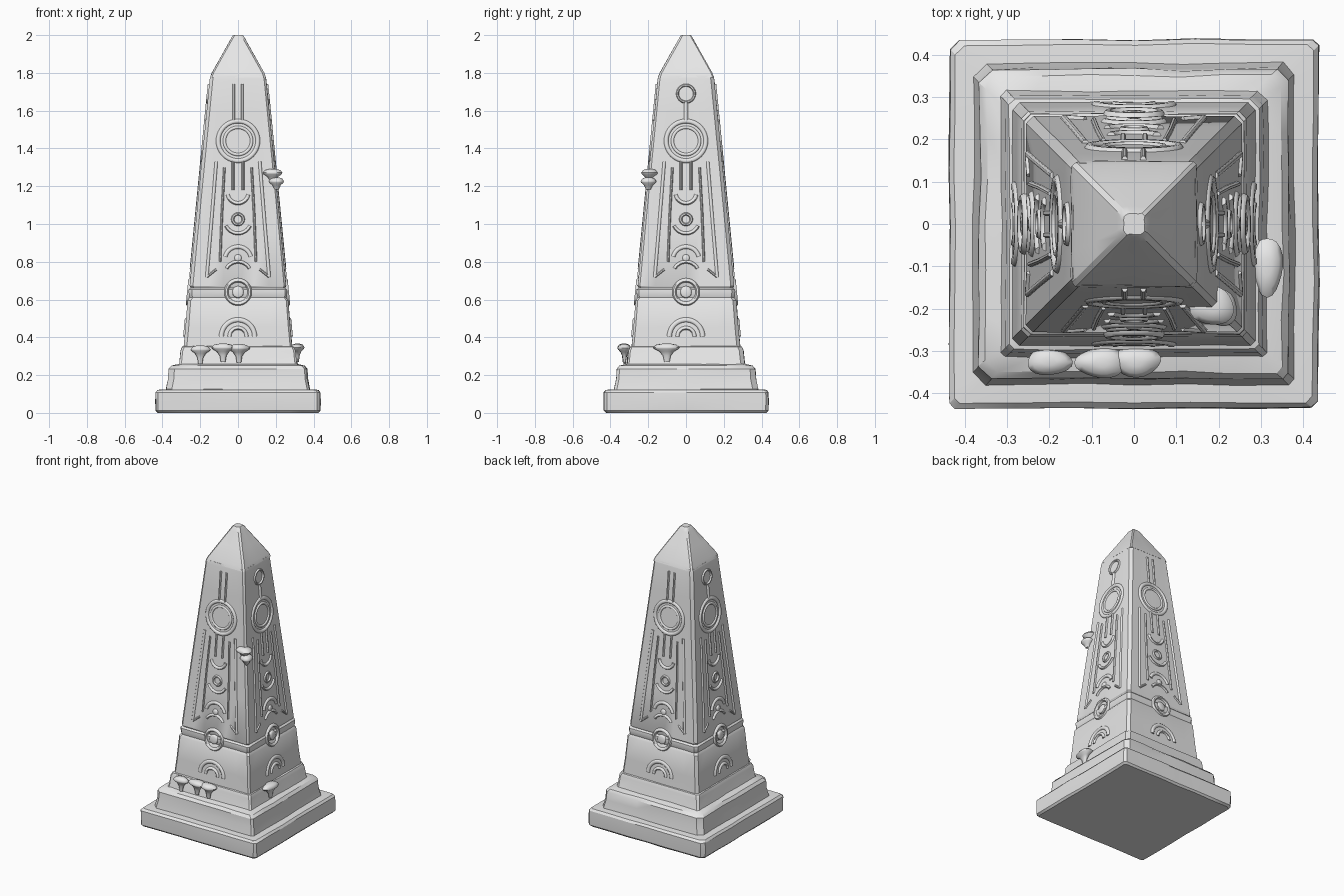
import bpy, bmesh, math, random
from mathutils import Matrix, Vector

random.seed(7)
old = bpy.data.objects.get("Cube")
if old:
    bpy.data.objects.remove(old, do_unlink=True)

stone = bpy.data.materials.new("pale grey stone")
stone.use_nodes = True
grey = (0.8, 0.8, 0.8, 1)
stone.diffuse_color = grey
stone.node_tree.nodes["Principled BSDF"].inputs["Base Color"].default_value = grey


def finish(name, bm, angle=32):
    bmesh.ops.recalc_face_normals(bm, faces=bm.faces)
    mesh = bpy.data.meshes.new(name)
    bm.to_mesh(mesh)
    bm.free()
    mesh.materials.append(stone)
    obj = bpy.data.objects.new(name, mesh)
    bpy.context.collection.objects.link(obj)
    bpy.ops.object.select_all(action="DESELECT")
    bpy.context.view_layer.objects.active = obj
    obj.select_set(True)
    bpy.ops.object.shade_smooth_by_angle(angle=math.radians(angle))
    return obj


def bridge(bm, a, b, closed=True):
    n = len(a)
    for i in range(n if closed else n - 1):
        j = (i + 1) % n
        bm.faces.new((a[i], a[j], b[j], b[i]))


def loft(name, sections, chamfer, wear, parts=6):
    """Square tower from (height, half width) rows, with worn sides and corners."""
    bm = bmesh.new()
    corners = [chamfer * random.uniform(0.6, 1.6) for _ in range(4)]
    dents = [[random.uniform(-1, 0.25) for _ in range(parts + 1)] for _ in range(4)]
    rings = []
    for z, half in sections:
        ring = []
        for side in range(4):
            turn = Matrix.Rotation(side * math.pi / 2, 3, "Z")
            c0, c1 = min(corners[side - 1], half / 3), min(corners[side], half / 3)
            for i in range(parts + 1):
                x = -half + c0 + (2 * half - c0 - c1) * i / parts
                dent = wear * (dents[side][i] + random.uniform(-0.4, 0.4))
                ring.append(bm.verts.new(turn @ Vector((x, -half - dent * 0.7, z))))
        rings.append(ring)
    for a, b in zip(rings, rings[1:]):
        bridge(bm, a, b)
    bm.faces.new(rings[0])
    bm.faces.new(rings[-1])
    return finish(name, bm)


# Stepped plinth
loft("bottom_step", [(0, 0.425), (0.012, 0.436), (0.06, 0.438), (0.108, 0.437),
                     (0.122, 0.425), (0.128, 0.34)], 0.02, 0.005)
loft("middle_step", [(0.10, 0.385), (0.13, 0.38), (0.18, 0.37), (0.232, 0.367),
                     (0.25, 0.352), (0.265, 0.29)], 0.022, 0.007)
loft("top_step", [(0.24, 0.325), (0.265, 0.313), (0.33, 0.306), (0.35, 0.297),
                  (0.362, 0.26)], 0.018, 0.005)


# Tapering shaft with a collar groove and a pointed cap
def half_width(z):
    return 0.287 - (z - 0.36) * 0.0975


rows = [(z, half_width(z) + d) for z, d in (
    (0.34, 0), (0.45, 0), (0.595, 0.003), (0.61, -0.006), (0.62, -0.002), (0.642, 0.002),
    (0.652, 0.002), (0.662, -0.007), (0.672, -0.001), (0.95, 0), (1.3, 0), (1.6, 0))]
loft("shaft", rows + [(1.765, 0.15), (1.785, 0.145)], 0.012, 0.002)
loft("pointed_cap", [(1.775, 0.148), (1.80, 0.139), (1.89, 0.089), (1.975, 0.041),
                     (1.993, 0.031), (2.0, 0.025)], 0.01, 0.002, 4)


# Carved reliefs, drawn on the front face and turned to each side
def arc(z, radius, start=0, end=360, u=0):
    steps = max(10, int(abs(end - start) / 9))
    return [(u + radius * math.cos(math.radians(a)), z + radius * math.sin(math.radians(a)))
            for a in (start + (end - start) * i / steps for i in range(steps + 1))]


def ridge(bm, path, width=0.012, height=0.008):
    """Rounded raised band following a flat path."""
    pts = [Vector(p) for p in path]
    closed = (pts[0] - pts[-1]).length < 1e-4
    if closed:
        pts.pop()
    n = len(pts)
    rows = []
    for i, p in enumerate(pts):
        before = pts[i - 1] if closed or i else p
        after = pts[(i + 1) % n] if closed or i < n - 1 else p
        along = (after - before).normalized()
        across = Vector((-along.y, along.x))
        row = []
        for side, lift in ((-1, -0.006), (-0.85, 0.3 * height), (-0.4, height),
                           (0.4, height), (0.85, 0.3 * height), (1, -0.006)):
            q = p + across * side * width
            row.append(bm.verts.new((q.x, -half_width(q.y) - lift, q.y)))
        rows.append(row)
    for i in range(n if closed else n - 1):
        bridge(bm, rows[i], rows[(i + 1) % n], False)
    if not closed:
        bm.faces.new(rows[0])
        bm.faces.new(rows[-1])


def boss(bm, z, radius, height=0.008):
    """Low rounded button."""
    rings = []
    for r, lift in ((1, -0.006), (0.9, 0.5 * height), (0.6, height)):
        rings.append([bm.verts.new((u, -half_width(v) - lift, v))
                      for u, v in arc(z, radius * r)[:-1]])
    bridge(bm, rings[0], rings[1])
    bridge(bm, rings[1], rings[2])
    bm.faces.new(rings[2])


for side, name in enumerate(("front", "left", "back", "right")):
    bm = bmesh.new()
    # Sun ring and its stem
    ridge(bm, arc(1.44, 0.105), 0.013)
    ridge(bm, arc(1.44, 0.072), 0.009, 0.006)
    if side % 2:
        ridge(bm, arc(1.69, 0.045), 0.008)
        ridge(bm, [(0, 1.55), (0, 1.645)], 0.012)
    else:
        for u in (-0.022, 0.022):
            ridge(bm, [(u, 1.55), (u, 1.74)], 0.008)
    # Crescents, beads and arches down the middle
    ridge(bm, arc(1.165, 0.055, 190, 350), 0.011)
    ridge(bm, arc(1.025, 0.028), 0.009)
    ridge(bm, arc(1.02, 0.07, 205, 335), 0.01)
    ridge(bm, arc(0.81, 0.07, 15, 165), 0.012)
    boss(bm, 0.82, 0.02)
    ridge(bm, arc(0.73, 0.07, 30, 150), 0.01)
    # Collar ring and lower rising sun
    ridge(bm, arc(0.64, 0.062), 0.012, 0.01)
    boss(bm, 0.64, 0.032)
    ridge(bm, arc(0.405, 0.088, 0, 180), 0.014)
    ridge(bm, arc(0.405, 0.045, 0, 180), 0.011)
    # Paired borders
    for s in (-1, 1):
        ridge(bm, [(s * 0.026, 1.18), (s * 0.026, 1.34)], 0.008)
        ridge(bm, [(s * 0.095, 0.80), (s * 0.085, 1.06), (s * 0.072, 1.30)], 0.007)
        ridge(bm, [(s * 0.165, 0.72), (s * 0.14, 1.02), (s * 0.115, 1.33)], 0.009, 0.006)
        ridge(bm, [(s * 0.165, 0.72), (s * 0.115, 0.76)], 0.007, 0.006)
    bmesh.ops.rotate(bm, verts=bm.verts, cent=(0, 0, 0),
                     matrix=Matrix.Rotation(side * math.pi / 2, 3, "Z"))
    finish(name + "_carving", bm, 50)


# Bracket fungus with funnel shaped stems
def fungus(name, x, y, z, rx, ry, depth=0.085):
    bm = bmesh.new()
    rings = []
    for r, drop in ((0.3, -0.012), (0.75, -0.006), (1, 0.008), (0.93, 0.016),
                    (0.55, 0.03), (0.3, 0.052), (0.2, depth)):
        ring = []
        for i in range(20):
            a = math.tau * i / 20
            wobble = 1 + 0.06 * math.sin(3 * a + x * 20)
            ring.append(bm.verts.new((x + rx * r * wobble * math.cos(a),
                                      y + ry * r * wobble * math.sin(a), z - drop)))
        rings.append(ring)
    for a, b in zip(rings, rings[1:]):
        bridge(bm, a, b)
    bm.faces.new(rings[0])
    bm.faces.new(rings[-1])
    finish(name, bm, 60)


fungus("front_fungus_single", -0.2, -0.325, 0.345, 0.053, 0.033)
fungus("front_fungus_pair_a", -0.078, -0.328, 0.355, 0.06, 0.036)
fungus("front_fungus_pair_b", 0.005, -0.325, 0.352, 0.058, 0.036)
fungus("left_fungus", 0.315, -0.1, 0.355, 0.037, 0.07)
fungus("corner_fungus_upper", 0.185, -0.195, 1.28, 0.052, 0.045, 0.045)
fungus("corner_fungus_lower", 0.205, -0.2, 1.235, 0.04, 0.042, 0.045)
